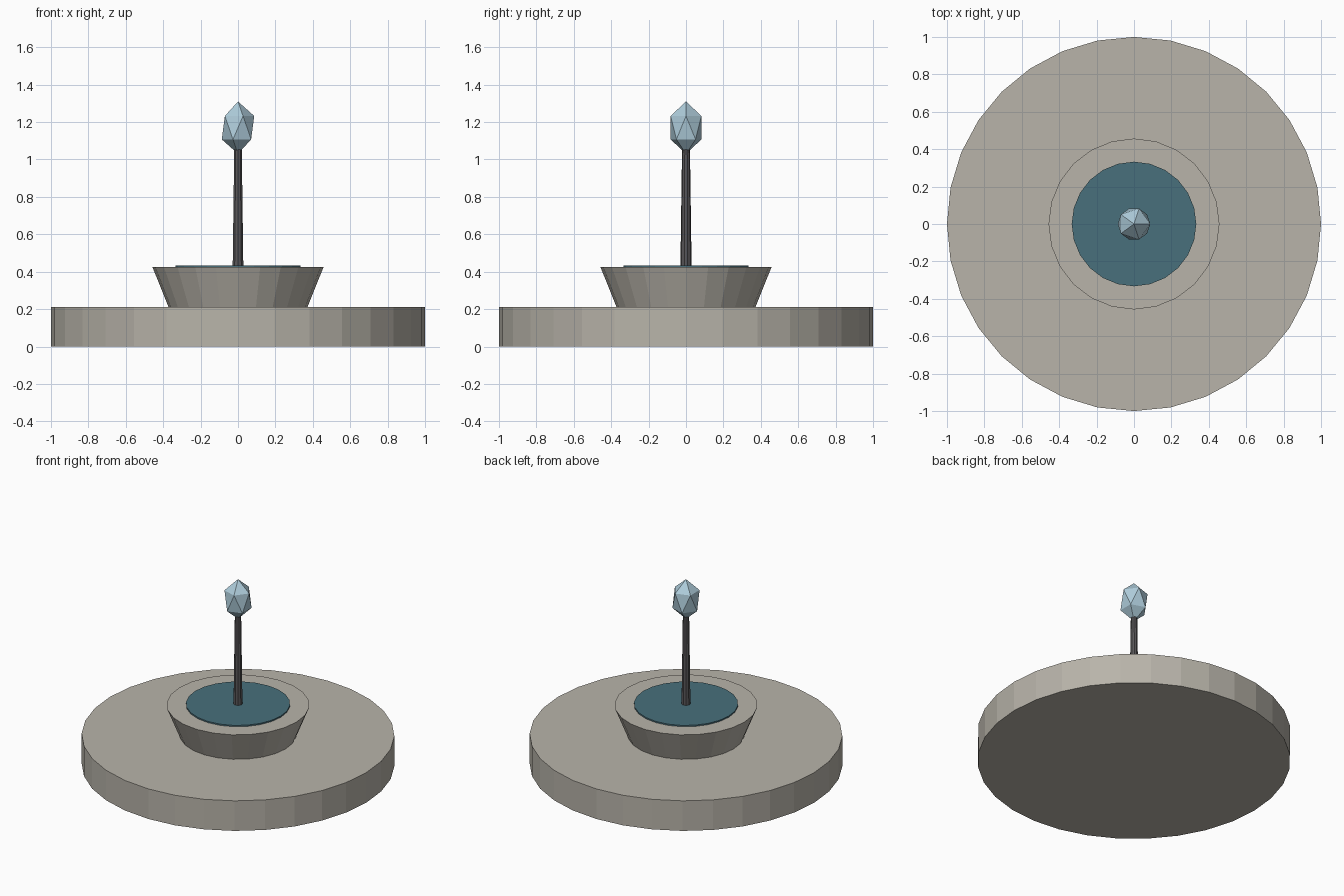
import bpy

cube = bpy.data.objects.get("Cube")
if cube:
    bpy.data.objects.remove(cube, do_unlink=True)


def material(name, rgb):
    mat = bpy.data.materials.new(name)
    mat.use_nodes = True
    mat.diffuse_color = (*rgb, 1)
    mat.node_tree.nodes["Principled BSDF"].inputs["Base Color"].default_value = (*rgb, 1)
    return mat


def frustum(name, sides, bottom, top, low, high, mat):
    """Flat-faced round part between two heights."""
    bpy.ops.mesh.primitive_cone_add(vertices=sides, radius1=bottom, radius2=top,
                                    depth=high - low, location=(0, 0, (low + high) / 2))
    part = bpy.context.object
    part.name = name
    part.data.materials.append(mat)
    return part


stone = material("pale stone", (0.48, 0.455, 0.40))
water = material("teal water", (0.065, 0.16, 0.20))
metal = material("dark metal", (0.10, 0.095, 0.10))
crystal = material("pale blue crystal", (0.42, 0.60, 0.70))

# Plinth, flared basin and thin water disc
frustum("plinth", 32, 1.0, 1.0, 0, 0.212, stone)
frustum("basin", 24, 0.372, 0.457, 0.212, 0.424, stone)
frustum("water_surface", 24, 0.333, 0.333, 0.424, 0.433, water)

# Tapered spout
frustum("spout", 10, 0.03, 0.021, 0.424, 1.07, metal)

# Stretched faceted droplet on top
bpy.ops.mesh.primitive_ico_sphere_add(subdivisions=1, radius=1, location=(0, 0, 1.17))
drop = bpy.context.object
drop.name = "droplet"
drop.scale = (0.097, 0.097, 0.14)
drop.data.materials.append(crystal)
